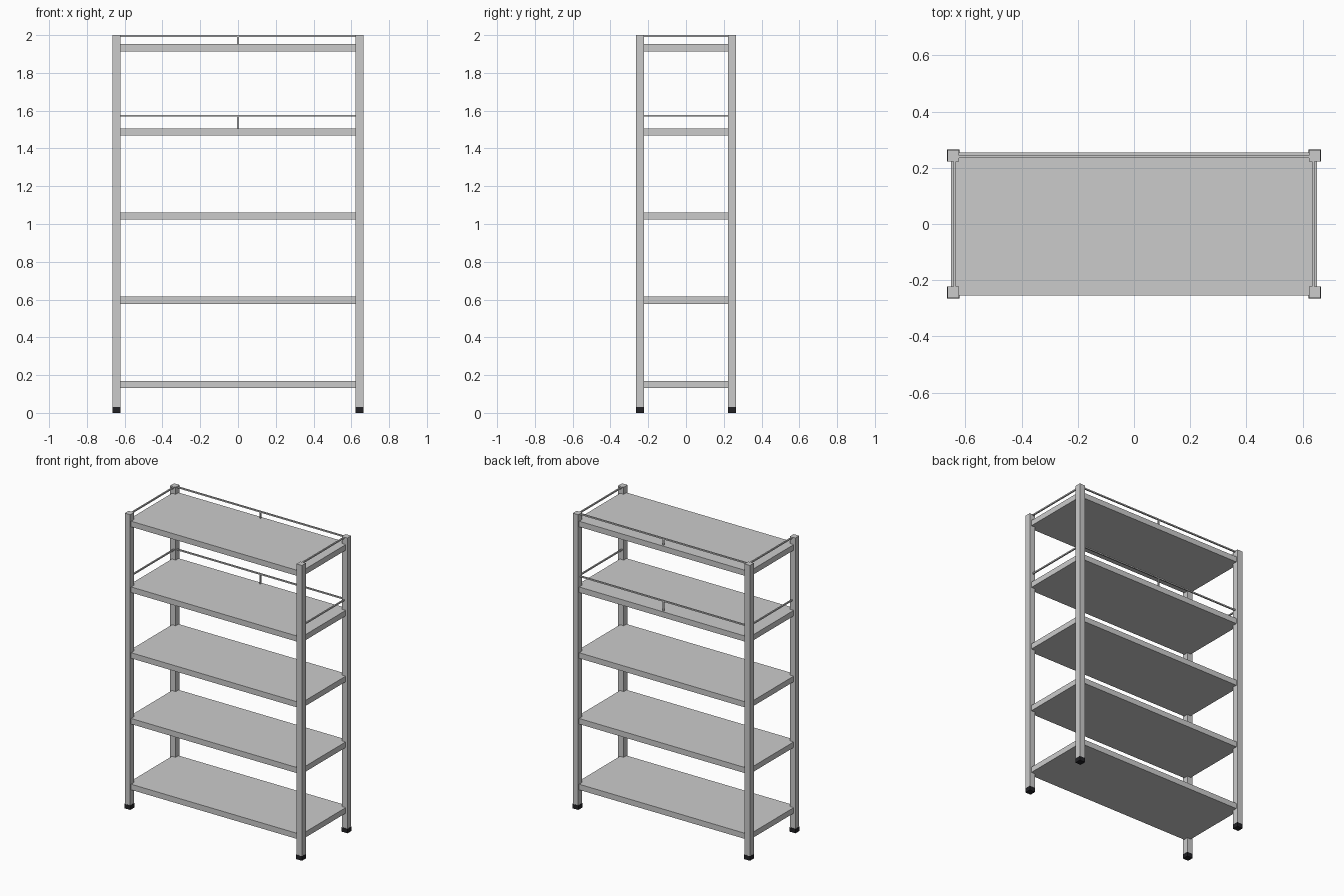
import bpy

if "Cube" in bpy.data.objects:
    bpy.data.objects.remove(bpy.data.objects["Cube"])

dark = bpy.data.materials.new("black_rubber")
dark.diffuse_color = (0.015, 0.015, 0.018, 1)
dark.use_nodes = True
dark.node_tree.nodes["Principled BSDF"].inputs["Base Color"].default_value = dark.diffuse_color


def box(name, lo, hi, mat=None):
    """Axis-aligned box between two corners."""
    bpy.ops.mesh.primitive_cube_add(size=1)
    ob = bpy.context.object
    ob.name = name
    ob.location = [(a + b) / 2 for a, b in zip(lo, hi)]
    ob.scale = [b - a for a, b in zip(lo, hi)]
    bpy.ops.object.transform_apply(location=True, rotation=False, scale=True)
    if mat:
        ob.data.materials.append(mat)
    return ob


PX, PY, W = 0.6435, 0.2435, 0.0205    # post centre and half width
FOOT, HEIGHT = 0.03, 2.0
RX, RY, R = 0.638, 0.239, 0.0045      # guard rail centre lines and half width

# Four square posts with rubber feet
for sx, side in ((-1, "left"), (1, "right")):
    for sy, end in ((-1, "front"), (1, "back")):
        x, y = sx * PX, sy * PY
        box(f"{end}_{side}_post", (x - W, y - W, FOOT), (x + W, y + W, HEIGHT))
        f = W + 0.001
        box(f"{end}_{side}_foot", (x - f, y - f, 0), (x + f, y + f, FOOT), dark)

# Five evenly spaced shelves, set slightly inside the post faces
tops = [0.17 + 0.4455 * i for i in range(5)]
for i, top in enumerate(tops):
    box(f"shelf_{i + 1}", (-0.651, -0.254, top - 0.038), (0.651, 0.254, top))

# Guard rails round the back and sides of the two upper shelves
for label, shelf_top, z in (("middle", tops[3], 1.573), ("upper", tops[4], 1.9955)):
    box(f"{label}_back_rail", (-PX + W, RY - R, z - R), (PX - W, RY + R, z + R))
    box(f"{label}_rail_support", (-R, RY - R, shelf_top), (R, RY + R, z - R))
    for sx, side in ((-1, "left"), (1, "right")):
        x = sx * RX
        box(f"{label}_{side}_rail", (x - R, -PY + W, z - R), (x + R, PY - W, z + R))
